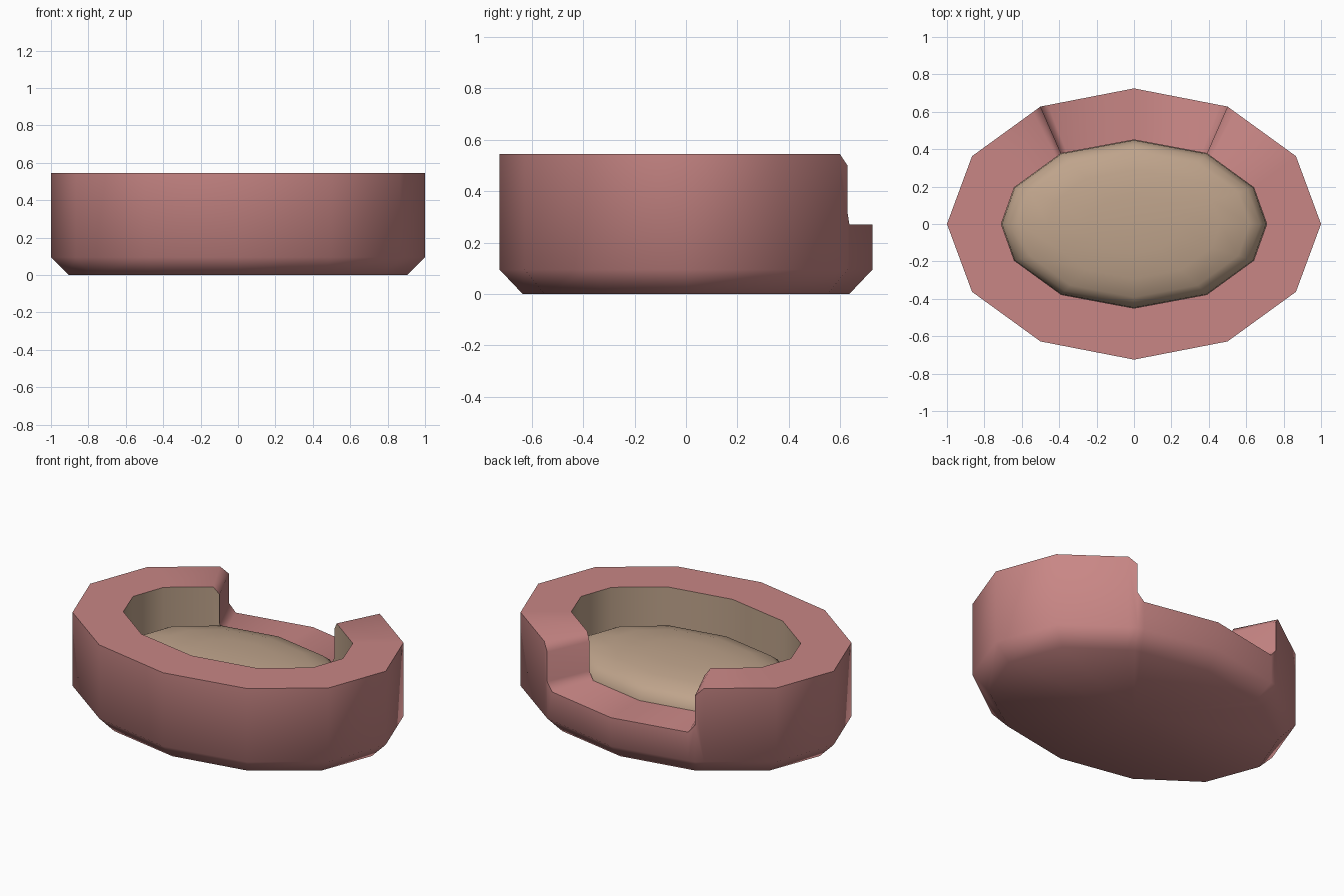
import bpy, bmesh, math
from mathutils import Vector

if "Cube" in bpy.data.objects:
    bpy.data.objects.remove(bpy.data.objects["Cube"], do_unlink=True)


def make_material(name, color):
    mat = bpy.data.materials.new(name)
    mat.use_nodes = True
    mat.diffuse_color = (*color, 1)
    mat.node_tree.nodes["Principled BSDF"].inputs["Base Color"].default_value = (*color, 1)
    return mat


PINK = make_material("dusty pink fabric", (0.58, 0.24, 0.235))
BEIGE = make_material("beige lining", (0.52, 0.37, 0.26))

SIDES = 12
TOP, ENTRY, FLOOR = 0.545, 0.27, 0.2

# Twelve-sided plan outlines; the inner one is mirrored from one quadrant
QUADRANT = [(0.71, 0), (0.64, 0.195), (0.39, 0.377), (0, 0.45)]


def ellipse(rx, ry):
    step = math.tau / SIDES
    return [Vector((rx * math.cos(i * step), ry * math.sin(i * step))) for i in range(SIDES)]


def mirrored(quadrant):
    half = quadrant + [(-x, y) for x, y in quadrant[-2::-1]]
    return [Vector(p) for p in half + [(-x, -y) for x, y in half[1:-1]]]


OUTER = ellipse(1, 0.725)
BASE = ellipse(0.905, 0.635)
INNER = mirrored(QUADRANT)


def at(outline, t, z):
    """Point on an outline at a fractional corner number."""
    i = math.floor(t)
    p = outline[i % SIDES].lerp(outline[(i + 1) % SIDES], t - i)
    return (p.x, p.y, z)


def finish(bm, name, materials):
    bmesh.ops.remove_doubles(bm, verts=bm.verts, dist=0.0005)
    bmesh.ops.dissolve_degenerate(bm, edges=bm.edges, dist=0.0005)
    bmesh.ops.recalc_face_normals(bm, faces=bm.faces)
    mesh = bpy.data.meshes.new(name)
    bm.to_mesh(mesh)
    bm.free()
    obj = bpy.data.objects.new(name, mesh)
    bpy.context.collection.objects.link(obj)
    for mat in materials:
        mesh.materials.append(mat)
    bpy.ops.object.select_all(action="DESELECT")
    obj.select_set(True)
    bpy.context.view_layer.objects.active = obj
    bpy.ops.object.shade_smooth_by_angle(angle=math.radians(60))
    return obj


# Padded wall: a cross-section swept around, dropping at the rear entry
drop = [(1.89, TOP), (2, 0.50), (2, 0.32), (2.08, ENTRY)]
rise = [(6 - t, z) for t, z in reversed(drop)]
stations = drop + [(3, ENTRY)] + rise + [(t, TOP) for t in range(5, 14)]

bm = bmesh.new()
columns = []
for t, z in stations:
    points = [at(BASE, t, 0), at(OUTER, t, 0.095), at(OUTER, t, z),
              at(INNER, t, z), at(INNER, t, FLOOR)]
    columns.append([bm.verts.new(p) for p in points])
for a, b in zip(columns, columns[1:] + columns[:1]):
    for k in range(4):
        face = bm.faces.new((a[k], b[k], b[k + 1], a[k + 1]))
        face.material_index = 1 if k == 3 else 0
# Flat underside and hidden floor close the body
for k, z, index in ((0, 0, 0), (4, FLOOR, 1)):
    centre = bm.verts.new((0, 0, z))
    for a, b in zip(columns, columns[1:] + columns[:1]):
        bm.faces.new((a[k], b[k], centre)).material_index = index
finish(bm, "bed_wall", [PINK, BEIGE])

# Domed cushion filling the opening
bm = bmesh.new()
rings = []
for scale, z in [(1, FLOOR), (0.995, 0.26), (0.95, 0.31), (0.87, 0.34), (0.65, 0.37), (0.35, 0.385)]:
    rings.append([bm.verts.new((p.x * scale, p.y * scale, z)) for p in INNER])
for low, high in zip(rings, rings[1:]):
    for i in range(SIDES):
        j = (i + 1) % SIDES
        bm.faces.new((low[i], low[j], high[j], high[i]))
crown = bm.verts.new((0, 0, 0.39))
for i in range(SIDES):
    bm.faces.new((rings[-1][i], rings[-1][(i + 1) % SIDES], crown))
cushion = finish(bm, "cushion", [BEIGE])
